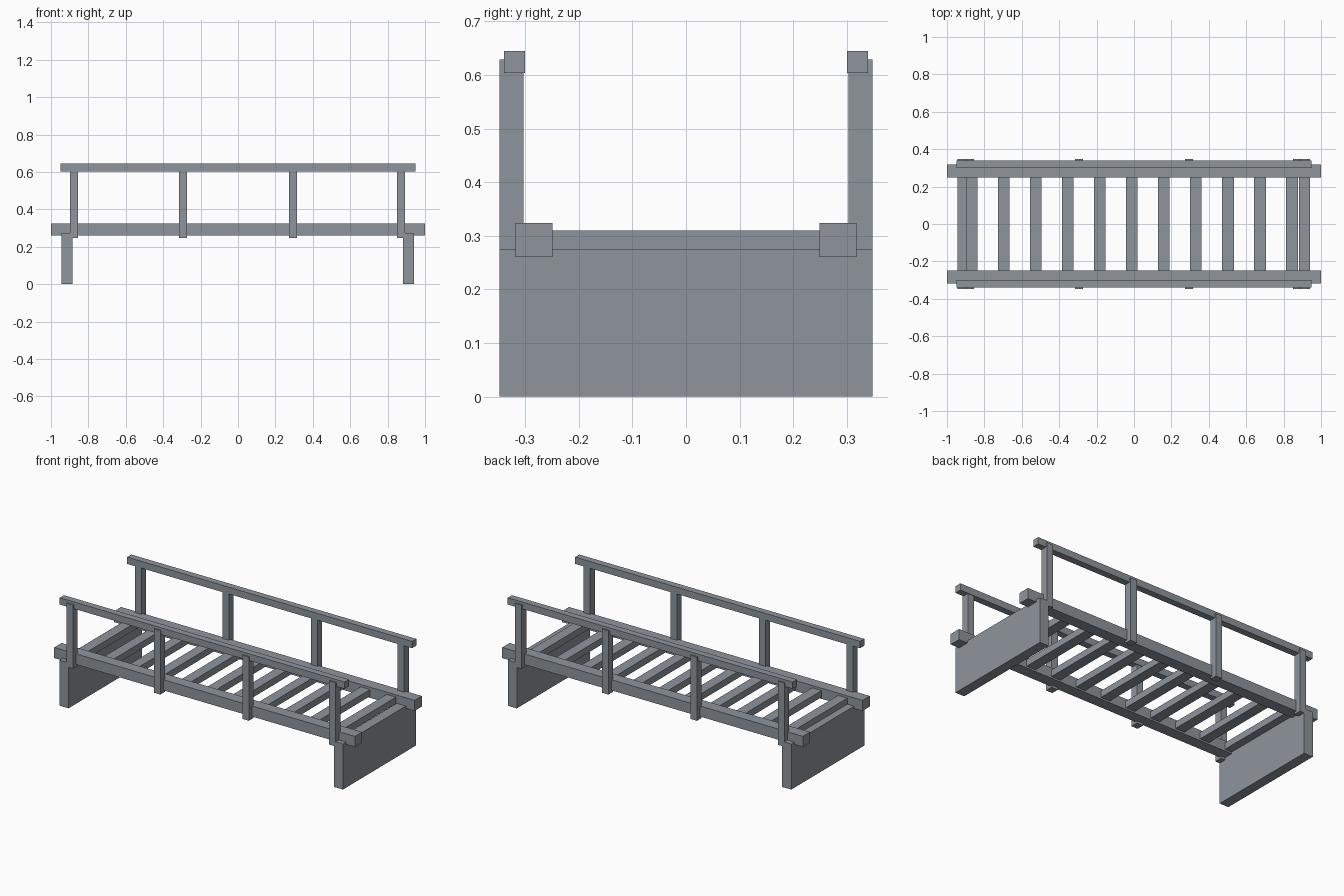
import bpy

if "Cube" in bpy.data.objects:
    bpy.data.objects.remove(bpy.data.objects["Cube"])

# single painted-timber colour
timber = bpy.data.materials.new("blue_grey_timber")
timber.diffuse_color = (0.27, 0.30, 0.33, 1.0)
timber.use_nodes = True
timber.node_tree.nodes["Principled BSDF"].inputs["Base Color"].default_value = timber.diffuse_color


def box(name, x0, x1, y0, y1, z0, z1):
    """Axis-aligned box given by its limits."""
    bpy.ops.mesh.primitive_cube_add(size=1)
    ob = bpy.context.object
    ob.name = name
    ob.location = ((x0 + x1) / 2, (y0 + y1) / 2, (z0 + z1) / 2)
    ob.scale = (x1 - x0, y1 - y0, z1 - z0)
    bpy.ops.object.transform_apply(location=True, rotation=False, scale=True)
    ob.data.materials.append(timber)
    return ob


# end supports
for side, xc in (("left", -0.914), ("right", 0.912)):
    box(f"{side}_end_support", xc - 0.03, xc + 0.03, -0.348, 0.348, 0, 0.274)

# deck slats, spanning between the beams
for i in range(11):
    xc = -0.868 + i * 0.1713
    box(f"deck_slat_{i + 1}", xc - 0.031, xc + 0.031, -0.255, 0.255, 0.27, 0.31)

# beams, railing posts and handrails on both sides
for side, s in (("front", -1), ("back", 1)):
    def side_box(name, x0, x1, ya, yb, z0, z1):
        y0, y1 = sorted((s * ya, s * yb))
        box(f"{side}_{name}", x0, x1, y0, y1, z0, z1)

    side_box("beam", -1, 1, 0.249, 0.318, 0.26, 0.324)
    side_box("handrail", -0.948, 0.948, 0.30, 0.34, 0.604, 0.645)
    for i, xc in enumerate((-0.876, -0.295, 0.294, 0.872)):
        side_box(f"railing_post_{i + 1}", xc - 0.0215, xc + 0.0215,
                 0.303, 0.348, 0.246, 0.629)
